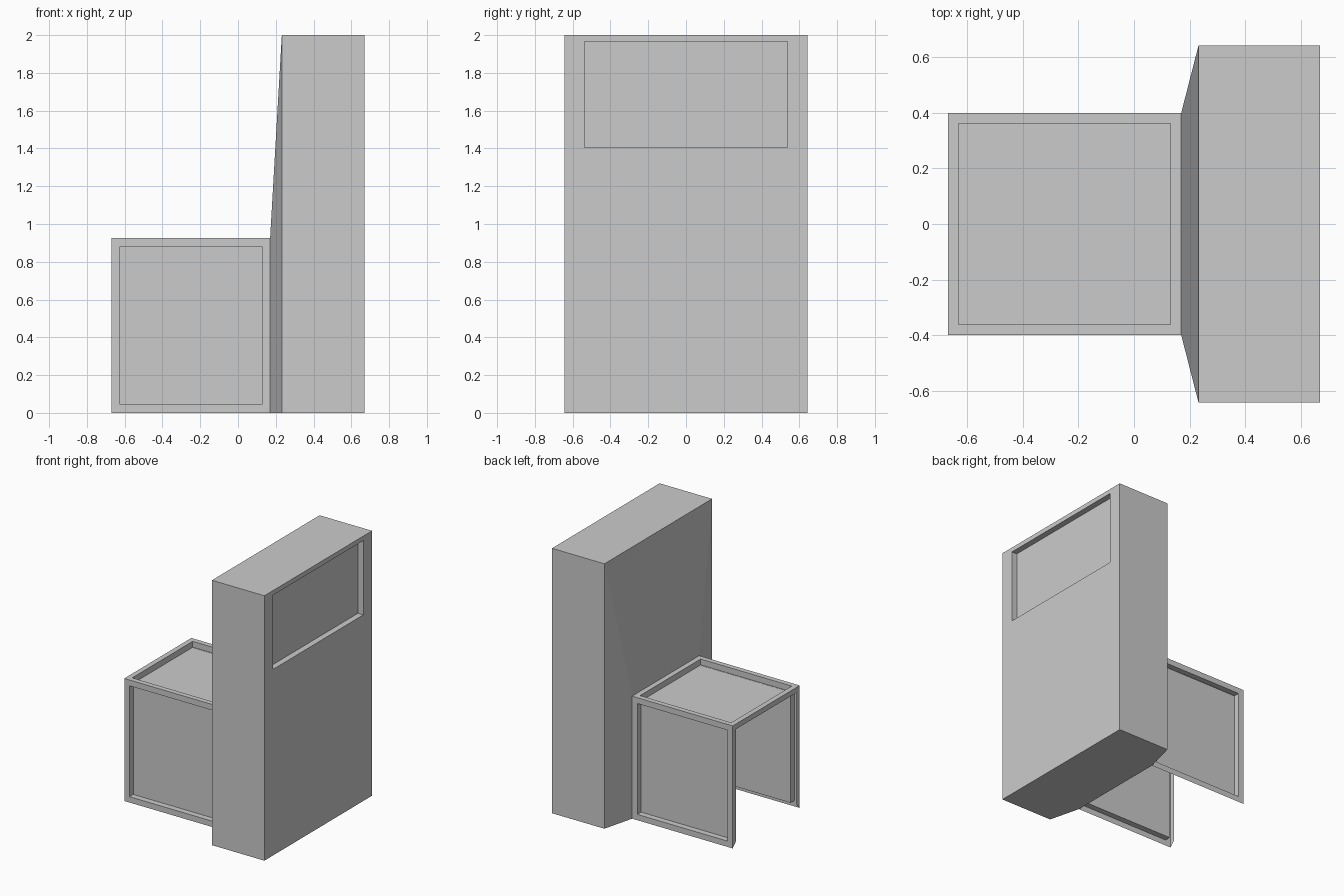
import bpy
import bmesh
from mathutils import Vector

if "Cube" in bpy.data.objects:
    bpy.data.objects.remove(bpy.data.objects["Cube"])

DEPTH = 0.045                      # depth of every recessed panel


def ring(bm, x, half_w, height):
    """Rectangle in the YZ plane standing on the floor."""
    return [bm.verts.new((x, y, z)) for y, z in
            ((-half_w, 0), (half_w, 0), (half_w, height), (-half_w, height))]


def bridge(bm, a, b):
    """Faces between two rings (a at lower x): bottom, +y, top, -y."""
    return [bm.faces.new((a[i], b[i], b[(i + 1) % 4], a[(i + 1) % 4])[::-1])
            for i in range(4)]


def inset(bm, face, margin):
    bmesh.ops.inset_individual(bm, faces=[face], thickness=margin,
                               depth=0, use_even_offset=True)
    return face


def sink(bm, face):
    """Push a panel into the shell."""
    face.normal_update()
    push = -face.normal * DEPTH
    new = bmesh.ops.extrude_discrete_faces(bm, faces=[face])["faces"][0]
    bmesh.ops.translate(bm, verts=list(new.verts), vec=push)


def finish(bm, name):
    mesh = bpy.data.meshes.new(name)
    bm.to_mesh(mesh)
    bm.free()
    obj = bpy.data.objects.new(name, mesh)
    bpy.context.collection.objects.link(obj)
    return obj


def orient(bm, centre):
    """Make the faces of a convex shell point away from its centre."""
    bm.normal_update()
    for f in bm.faces:
        if f.normal.dot(f.calc_center_median() - Vector(centre)) < 0:
            f.normal_flip()
    bm.normal_update()


# Tall housing with a tapered collar towards the hood
bm = bmesh.new()
collar, shoulder, outer = (ring(bm, 0.17, 0.40, 0.925),
                           ring(bm, 0.232, 0.642, 2.0),
                           ring(bm, 0.67, 0.642, 2.0))
bridge(bm, collar, shoulder)
bridge(bm, shoulder, outer)
panel = bm.faces.new(outer)
orient(bm, (0.4, 0, 0.5))

# Recessed window in the upper part of the housing
inset(bm, panel, 0.1)
for v in panel.verts:
    v.co.y = 0.538 if v.co.y > 0 else -0.538
    v.co.z = 1.965 if v.co.z > 1 else 1.405
sink(bm, panel)
finish(bm, "tall_housing")

# Hood: open-bottomed thin shell with recessed top and side panels
bm = bmesh.new()
end, root = ring(bm, -0.67, 0.40, 0.925), ring(bm, 0.17, 0.40, 0.925)
floor, side_a, top, side_b = bridge(bm, end, root)
mouth = bm.faces.new(end)
orient(bm, (-0.25, 0, 0.46))
for face, margin in ((side_a, 0.044), (side_b, 0.044), (top, 0.039)):
    sink(bm, inset(bm, face, margin))

# Open mouth keeps only a narrow mitred rim on the top and sides
inset(bm, mouth, 0.04)
rim_bottom = [f for f in bm.faces
              if abs(f.normal.x) > 0.9 and f is not mouth
              and f.calc_center_median().x < -0.66
              and f.calc_center_median().z < 0.1]
bmesh.ops.delete(bm, geom=[mouth, floor] + rim_bottom, context="FACES")
finish(bm, "hood")
